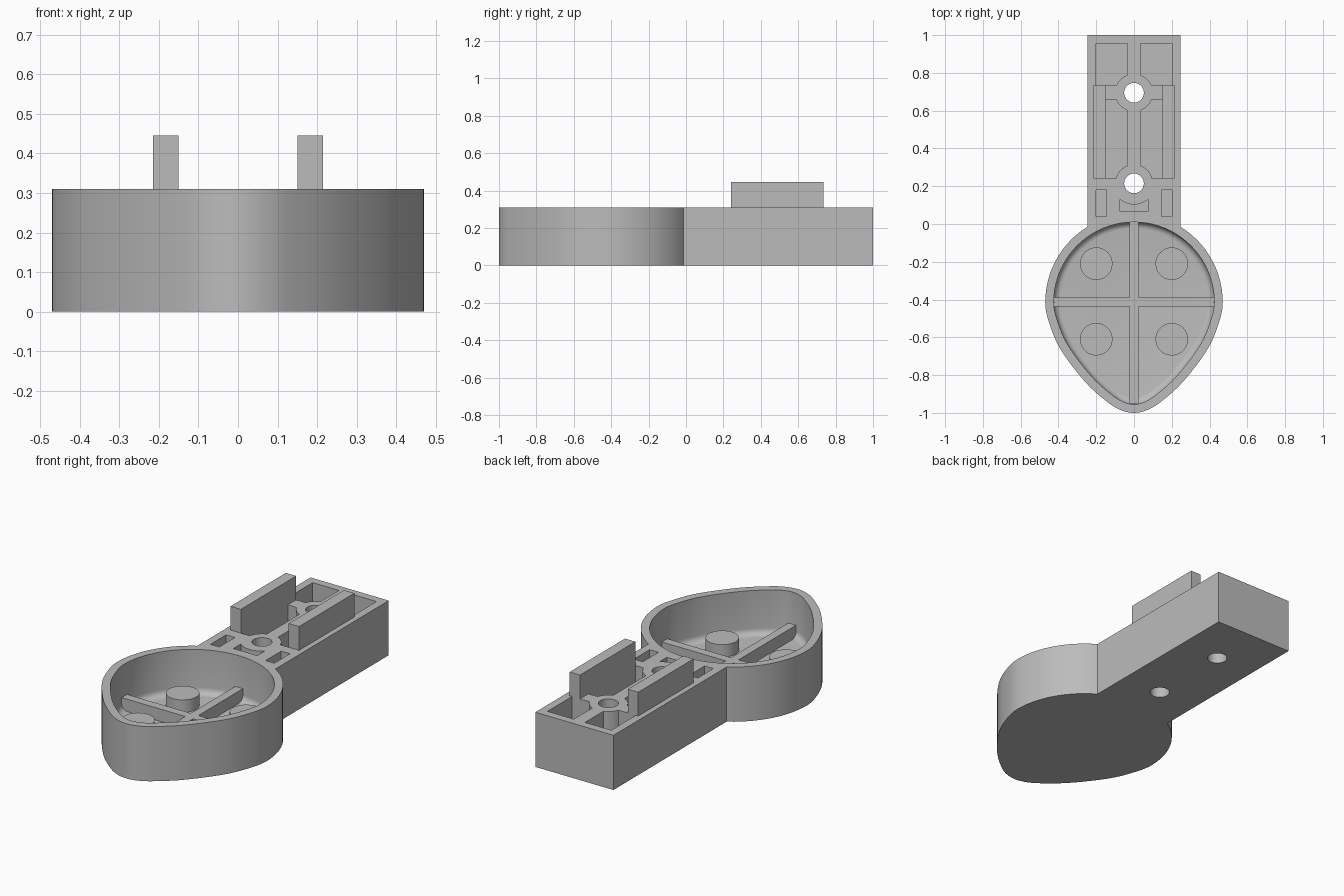
import bpy, bmesh, math
from mathutils import Vector

cube = bpy.data.objects.get("Cube")
if cube:
    bpy.data.objects.remove(cube)

grey = bpy.data.materials.new("plain_grey")
grey.use_nodes = True
colour = (0.5, 0.5, 0.5, 1)
grey.diffuse_color = colour
grey.node_tree.nodes["Principled BSDF"].inputs["Base Color"].default_value = colour

TOP, FLOOR, OVER = 0.31, 0.06, 0.6
HOLES = (0.215, 0.695)
CUP_Y, CUP_R = -0.415, 0.47


def loft(name, rings):
    """Solid through stacked rings of (x, y, z) points, capped at both ends."""
    bm = bmesh.new()
    loops = [[bm.verts.new(p) for p in ring] for ring in rings]
    n = len(loops[0])
    for low, high in zip(loops, loops[1:]):
        for i in range(n):
            j = (i + 1) % n
            bm.faces.new((low[i], low[j], high[j], high[i]))
    bm.faces.new(loops[0][::-1])
    bm.faces.new(loops[-1])
    bmesh.ops.recalc_face_normals(bm, faces=bm.faces)
    mesh = bpy.data.meshes.new(name)
    bm.to_mesh(mesh)
    bm.free()
    mesh.materials.append(grey)
    obj = bpy.data.objects.new(name, mesh)
    bpy.context.collection.objects.link(obj)
    return obj


def prism(name, outline, z0, z1):
    return loft(name, [[(x, y, z) for x, y in outline] for z in (z0, z1)])


def box(name, x0, x1, y0, y1, z0, z1):
    return prism(name, [(x0, y0), (x1, y0), (x1, y1), (x0, y1)], z0, z1)


def cylinder(name, x, y, r, z0, z1, n=48):
    angles = [math.tau * i / n for i in range(n)]
    return prism(name, [(x + r * math.cos(a), y + r * math.sin(a)) for a in angles], z0, z1)


def combine(obj, other, operation="DIFFERENCE"):
    """Apply a boolean and discard the second solid."""
    mod = obj.modifiers.new("cut", "BOOLEAN")
    mod.operation, mod.solver, mod.object = operation, "EXACT", other
    bpy.context.view_layer.update()
    graph = bpy.context.evaluated_depsgraph_get()
    mesh = bpy.data.meshes.new_from_object(obj.evaluated_get(graph))
    obj.modifiers.clear()
    obj.data = mesh
    bpy.data.objects.remove(other)


def spline(points, steps=6):
    """Catmull-Rom curve through the inner points."""
    out = []
    for a, b, c, d in zip(points, points[1:], points[2:], points[3:]):
        for k in range(steps):
            t = k / steps
            out.append(0.5 * (2 * b + (c - a) * t + (2 * a - 5 * b + 4 * c - d) * t ** 2
                              + (3 * b - a - 3 * c + d) * t ** 3))
    return out


# Teardrop outline: round towards the handle, narrowing to a blunt nose
side = [Vector(p) for p in ((0.45, -0.28), (CUP_R, CUP_Y), (0.447, -0.53), (0.385, -0.67),
                            (0.255, -0.84), (0.14, -0.943), (0.07, -0.985), (0, -1), (-0.07, -0.985))]
right_side = spline(side)
left_side = [Vector((-p.x, p.y)) for p in reversed(right_side[1:])]
arc = [Vector((CUP_R * math.cos(a), CUP_Y + CUP_R * math.sin(a)))
       for a in (math.pi * (1 - i / 40) for i in range(40))]
teardrop = right_side + [Vector((0, -1))] + left_side + arc


def inset(outline, d):
    out = []
    for i, p in enumerate(outline):
        t = (outline[(i + 1) % len(outline)] - outline[i - 1]).normalized()
        out.append(p + Vector((-t.y, t.x)) * -d)
    return out


# Cup and handle in one solid
body = prism("body", teardrop, 0, TOP)
combine(body, box("handle_block", -0.245, 0.245, -0.3, 1, 0, TOP), "UNION")

# Cup cavity with a rounded bottom edge
WALL, ROUND = 0.045, 0.035
rings = []
for i in range(6):
    a = math.pi / 2 * i / 5
    d, z = WALL + ROUND * (1 - math.sin(a)), FLOOR + ROUND * (1 - math.cos(a))
    rings.append([(p.x, p.y, z) for p in inset(teardrop, d)])
rings.append([(p.x, p.y, OVER) for p in inset(teardrop, WALL)])
combine(body, loft("cavity", rings))

# Handle pocket, leaving the spine, cross arms and bosses standing
pocket = box("pocket", -0.2, 0.2, 0.24, 0.955, FLOOR, OVER)
combine(pocket, box("spine", -0.035, 0.035, 0, 1.1, 0, 1))
combine(pocket, box("cross_arm", -0.3, 0.3, 0.66, 0.735, 0, 1))
for y in HOLES:
    combine(pocket, cylinder("boss", 0, y, 0.1, 0, 1))
combine(body, pocket)

# Small slots near the cup, the middle one curved around the boss
for s in (-1, 1):
    x0, x1 = sorted((s * 0.145, s * 0.2))
    combine(body, box("slot", x0, x1, 0.04, 0.18, FLOOR, OVER))
curved = box("curved_slot", -0.075, 0.075, 0.065, 0.14, FLOOR, OVER)
combine(curved, cylinder("boss_clearance", 0, HOLES[0], 0.112, 0, 1))
combine(body, curved)

# Through holes
for y in HOLES:
    combine(body, cylinder("hole", 0, y, 0.052, -0.1, OVER))

# Upright plates on the handle
for s, label in ((1, "left"), (-1, "right")):
    x0, x1 = sorted((s * 0.15, s * 0.215))
    box(label + "_plate", x0, x1, 0.24, 0.735, FLOOR - 0.01, 0.445)

# Crossed ribs and round posts on the cup floor
RIB_TOP = 0.13
ribs = box("cup_ribs", -0.424, 0.424, -0.437, -0.389, FLOOR - 0.01, RIB_TOP)
combine(ribs, box("long_rib", -0.024, 0.024, -0.95, 0.01, FLOOR - 0.01, RIB_TOP), "UNION")
posts = [cylinder(f"{end}_{label}_post", s * 0.2, y, 0.086, FLOOR - 0.01, RIB_TOP)
         for s, label in ((1, "left"), (-1, "right"))
         for y, end in ((-0.61, "front"), (-0.21, "back"))]

# Smooth the curved walls, keep the edges crisp
bpy.ops.object.select_all(action="DESELECT")
for obj in [body] + posts:
    obj.select_set(True)
bpy.context.view_layer.objects.active = body
bpy.ops.object.shade_smooth_by_angle(angle=math.radians(30))
